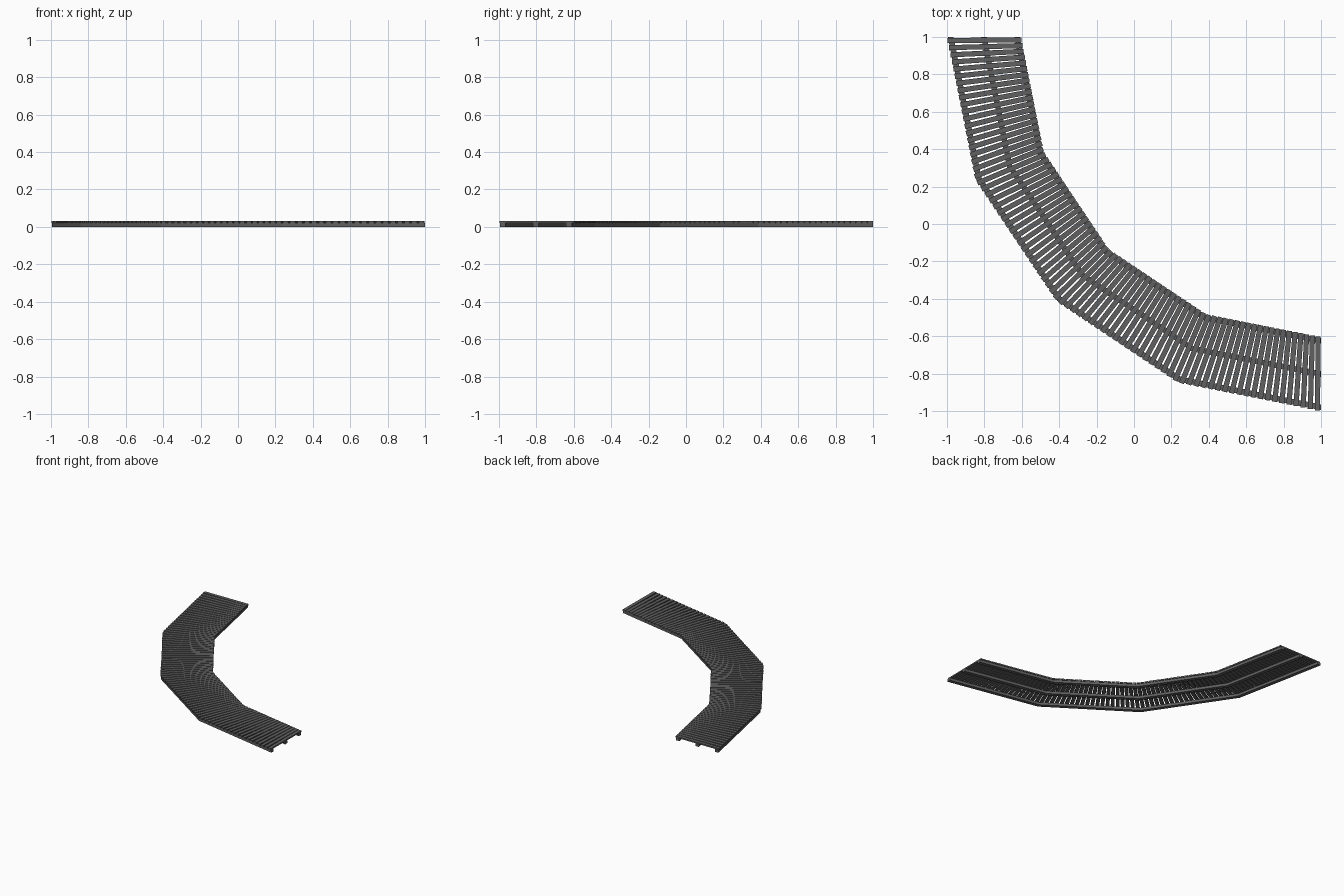
import bpy
import bmesh
import math
from mathutils import Matrix, Vector

cube = bpy.data.objects.get("Cube")
if cube:
    bpy.data.objects.remove(cube, do_unlink=True)

BAYS = 4             # straight bays in the quarter turn
PLANKS = 20          # planks per bay
R_OUT, R_IN = 2.0, 1.605
PLANK_W, BEAM_W = 0.0275, 0.03
DECK_Z, TOP_Z = 0.021, 0.032

grey = bpy.data.materials.new("weathered_grey")
grey.use_nodes = True
colour = (0.115, 0.115, 0.115, 1)
grey.diffuse_color = colour
bsdf = grey.node_tree.nodes["Principled BSDF"]
bsdf.inputs["Base Color"].default_value = colour
bsdf.inputs["Roughness"].default_value = 0.9


def corner(radius, k):
    """Corner k of the bend at a radius about the turning centre."""
    a = math.pi + k * math.pi / 2 / BAYS
    return Vector((1 + radius * math.cos(a), 1 + radius * math.sin(a), 0))


def add_object(name, bm):
    bmesh.ops.recalc_face_normals(bm, faces=bm.faces)
    mesh = bpy.data.meshes.new(name)
    bm.to_mesh(mesh)
    bm.free()
    mesh.materials.append(grey)
    obj = bpy.data.objects.new(name, mesh)
    bpy.context.collection.objects.link(obj)


# Mitred support beams following the bend
def beam(name, radius):
    bm = bmesh.new()
    rings = []
    for k in range(BAYS + 1):
        ring = []
        for side, z in ((-1, 0), (1, 0), (1, DECK_Z), (-1, DECK_Z)):
            p = corner(radius + side * BEAM_W / 2, k)
            ring.append(bm.verts.new((p.x, p.y, z)))
        rings.append(ring)
    for a, b in zip(rings, rings[1:]):
        for i in range(4):
            j = (i + 1) % 4
            bm.faces.new((a[i], a[j], b[j], b[i]))
    bm.faces.new(rings[0])
    bm.faces.new(rings[-1])
    add_object(name, bm)


beam("outer_beam", R_OUT - 0.005 - BEAM_W / 2)
beam("middle_beam", (R_OUT + R_IN) / 2)
beam("inner_beam", R_IN + 0.005 + BEAM_W / 2)

# Deck planks fanning across each bay
for bay in range(BAYS):
    bm = bmesh.new()
    for i in range(PLANKS):
        t = (i + 0.5) / PLANKS
        outer = corner(R_OUT, bay).lerp(corner(R_OUT, bay + 1), t)
        inner = corner(R_IN, bay).lerp(corner(R_IN, bay + 1), t)
        span = outer - inner
        centre = (outer + inner) / 2
        centre.z = (DECK_Z + TOP_Z) / 2
        size = Matrix.Diagonal((span.length, PLANK_W, TOP_Z - DECK_Z, 1))
        turn = Matrix.Rotation(math.atan2(span.y, span.x), 4, "Z")
        bmesh.ops.create_cube(bm, size=1, matrix=Matrix.Translation(centre) @ turn @ size)
    add_object(f"deck_planks_{bay + 1}", bm)
